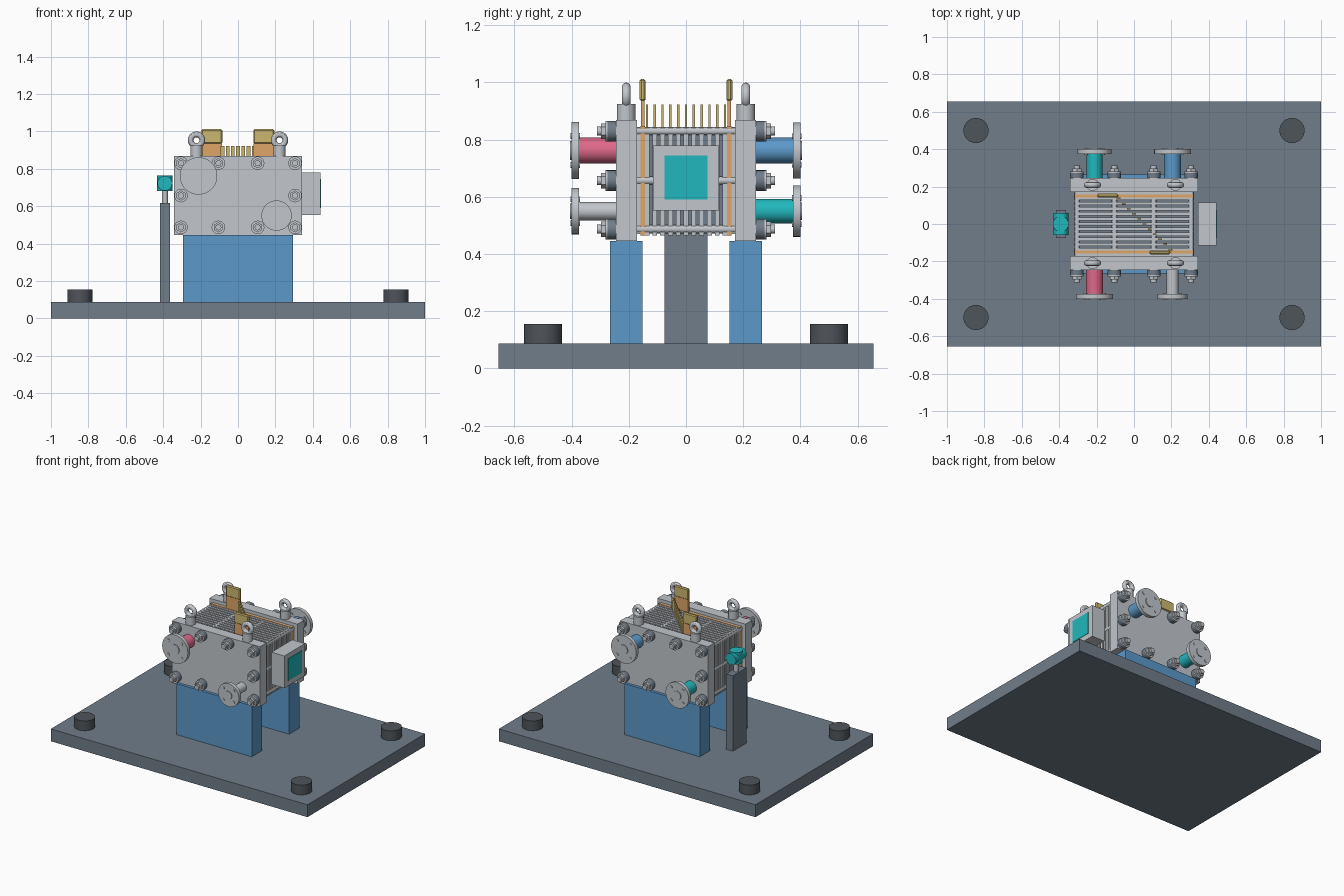
import bpy, bmesh
from math import pi, cos, sin
from mathutils import Matrix, Vector

if "Cube" in bpy.data.objects:
    bpy.data.objects.remove(bpy.data.objects["Cube"], do_unlink=True)


def material(name, *srgb):
    m = bpy.data.materials.new(name)
    m.use_nodes = True
    lin = [((c + 0.055) / 1.055) ** 2.4 for c in srgb] + [1]
    m.diffuse_color = lin
    m.node_tree.nodes["Principled BSDF"].inputs["Base Color"].default_value = lin
    return m


STEEL = material("light steel", .76, .78, .80)
SLATE = material("slate grey", .44, .49, .54)
RUBBER = material("dark rubber", .31, .33, .35)
BLUE = material("blue", .36, .60, .79)
RED = material("rose red", .87, .41, .54)
TEAL = material("teal", .13, .72, .74)
COPPER = material("copper orange", .87, .65, .41)
GOLD = material("gold", .80, .72, .44)


def finish(name, bm, mat, smooth=False):
    me = bpy.data.meshes.new(name)
    bm.to_mesh(me)
    bm.free()
    me.materials.append(mat)
    ob = bpy.data.objects.new(name, me)
    bpy.context.collection.objects.link(ob)
    if smooth:
        bpy.ops.object.select_all(action='DESELECT')
        ob.select_set(True)
        bpy.context.view_layer.objects.active = ob
        bpy.ops.object.shade_smooth_by_angle()
    return ob


def box(name, x, y, z, mat, bevel=0):
    """Box from (low, high) ranges on each axis."""
    bm = bmesh.new()
    lo, hi = Vector((x[0], y[0], z[0])), Vector((x[1], y[1], z[1]))
    bmesh.ops.create_cube(bm, size=1, matrix=Matrix.Translation((lo + hi) / 2)
                          @ Matrix.Diagonal((*(hi - lo), 1)))
    if bevel:
        bmesh.ops.bevel(bm, geom=bm.edges[:], offset=bevel, segments=1, affect='EDGES')
    return finish(name, bm, mat)


def cylinder(name, start, end, r, mat, sides=32):
    a, b = Vector(start), Vector(end)
    bm = bmesh.new()
    turn = (b - a).to_track_quat('Z', 'Y').to_matrix().to_4x4()
    bmesh.ops.create_cone(bm, cap_ends=True, segments=sides, radius1=r, radius2=r,
                          depth=(b - a).length, matrix=Matrix.Translation((a + b) / 2) @ turn)
    return finish(name, bm, mat, sides > 8)


def ring(name, centre, major, minor, mat, n=28, k=12):
    """Torus standing upright, with its axis along y."""
    bm = bmesh.new()
    rows = []
    for i in range(n):
        a = 2 * pi * i / n
        rows.append([])
        for j in range(k):
            b = 2 * pi * j / k
            d = major + minor * cos(b)
            rows[i].append(bm.verts.new(Vector(centre) + Vector((d * cos(a), minor * sin(b), d * sin(a)))))
    for i in range(n):
        for j in range(k):
            p, q = rows[i], rows[(i + 1) % n]
            bm.faces.new((p[j], p[(j + 1) % k], q[(j + 1) % k], q[j]))
    bmesh.ops.recalc_face_normals(bm, faces=bm.faces[:])
    return finish(name, bm, mat, True)


# Base plate and its pads
box("base_plate", (-1, 1), (-.655, .655), (0, .087), SLATE)
for x in (-.845, .845):
    for y in (-.5, .5):
        cylinder("base_pad", (x, y, .087), (x, y, .156), .067, RUBBER)

# Supports, end plates and lifting eyes
for s in (-1, 1):
    box("support_leg", (-.293, .293), sorted((s * .152, s * .265)), (.087, .446), BLUE)
    box("end_plate", (-.343, .343), sorted((s * .172, s * .245)), (.446, .868), STEEL)
    box("insulator", (-.315, .315), sorted((s * .159, s * .172)), (.47, .845), STEEL)
    for x in (-.222, .222):
        cylinder("eye_collar", (x, s * .209, .868), (x, s * .209, .925), .032, STEEL)
        ring("lifting_eye", (x, s * .209, .953), .031, .0155, STEEL)

# Collector plates with terminal tabs
for s, x in ((-1, .138), (1, -.14)):
    box("collector_plate", (-.317, .317), sorted((s * .143, s * .159)), (.465, .848), COPPER)
    box("terminal_neck", (x - .054, x + .054), sorted((s * .145, s * .158)), (.848, .936), COPPER)
    box("terminal_cap", (x - .056, x + .056), sorted((s * .141, s * .162)), (.934, 1.012), GOLD, .006)

# Cell stack: steel plates, recessed gaskets and a diagonal row of sensing tabs
CELLS = 11
PITCH = .0273
box("gasket_core", (-.295, .295), (-.143, .143), (.485, .825), SLATE)
for i in range(CELLS):
    y = (i - (CELLS - 1) / 2) * -PITCH
    box("cell_plate", (-.315, .315), (y - .0085, y + .0085), (.465, .845), STEEL)
    x = -.083 + i * .0278
    box("sensing_tab", (x - .01, x + .01), (y - .004, y + .004), (.84, .922), GOLD)

# Tie rods with spring stacks, washers and nuts
for z in (.487, .657, .83):
    for x in (-.305, -.105, .105, .305):
        if z == .657 and abs(x) < .2:
            continue
        cylinder("tie_rod", (x, -.18, z), (x, .18, z), .0145, STEEL, 20)
        for s in (-1, 1):
            for name, a, b, r, mat, n in (("spring_stack", .245, .274, .036, SLATE, 24),
                                          ("washer", .274, .281, .036, STEEL, 24),
                                          ("nut", .281, .298, .027, STEEL, 6),
                                          ("stud_end", .298, .312, .016, STEEL, 16)):
                cylinder(name, (x, s * a, z), (x, s * b, z), r, mat, n)

# Ports with bolted flanges
for name, x, z, s, r, flange, mat in (("red_port", -.211, .762, -1, .045, .1, RED),
                                      ("plain_port", .206, .55, -1, .032, .081, STEEL),
                                      ("blue_port", .206, .762, 1, .045, .098, BLUE),
                                      ("teal_port", -.211, .55, 1, .043, .09, TEAL)):
    cylinder(name, (x, s * .24, z), (x, s * .38, z), r, mat)
    cylinder(name + "_flange", (x, s * .375, z), (x, s * .4, z), flange, STEEL, 40)
    cylinder(name + "_seal_face", (x, s * .4, z), (x, s * .406, z), flange * .34, STEEL)
    for k in range(4):
        a = pi / 4 + k * pi / 2
        bx, bz = x + flange * .72 * cos(a), z + flange * .72 * sin(a)
        cylinder("flange_bolt", (bx, s * .37, bz), (bx, s * .404, bz), .01, STEEL, 12)

# Monitor box with screen
box("monitor_box", (.342, .442), (-.115, .115), (.553, .78), STEEL)
box("monitor_screen", (.44, .445), (-.076, .076), (.59, .745), TEAL)

# Gauge post with sensor head
box("gauge_post", (-.418, -.364), (-.075, .075), (.087, .618), SLATE)
cylinder("gauge_stem", (-.391, 0, .618), (-.391, 0, .69), .016, STEEL, 20)
cylinder("gauge_head", (-.391, 0, .682), (-.391, 0, .765), .042, TEAL)
cylinder("gauge_face", (-.391, -.06, .723), (-.391, .06, .723), .04, TEAL)
